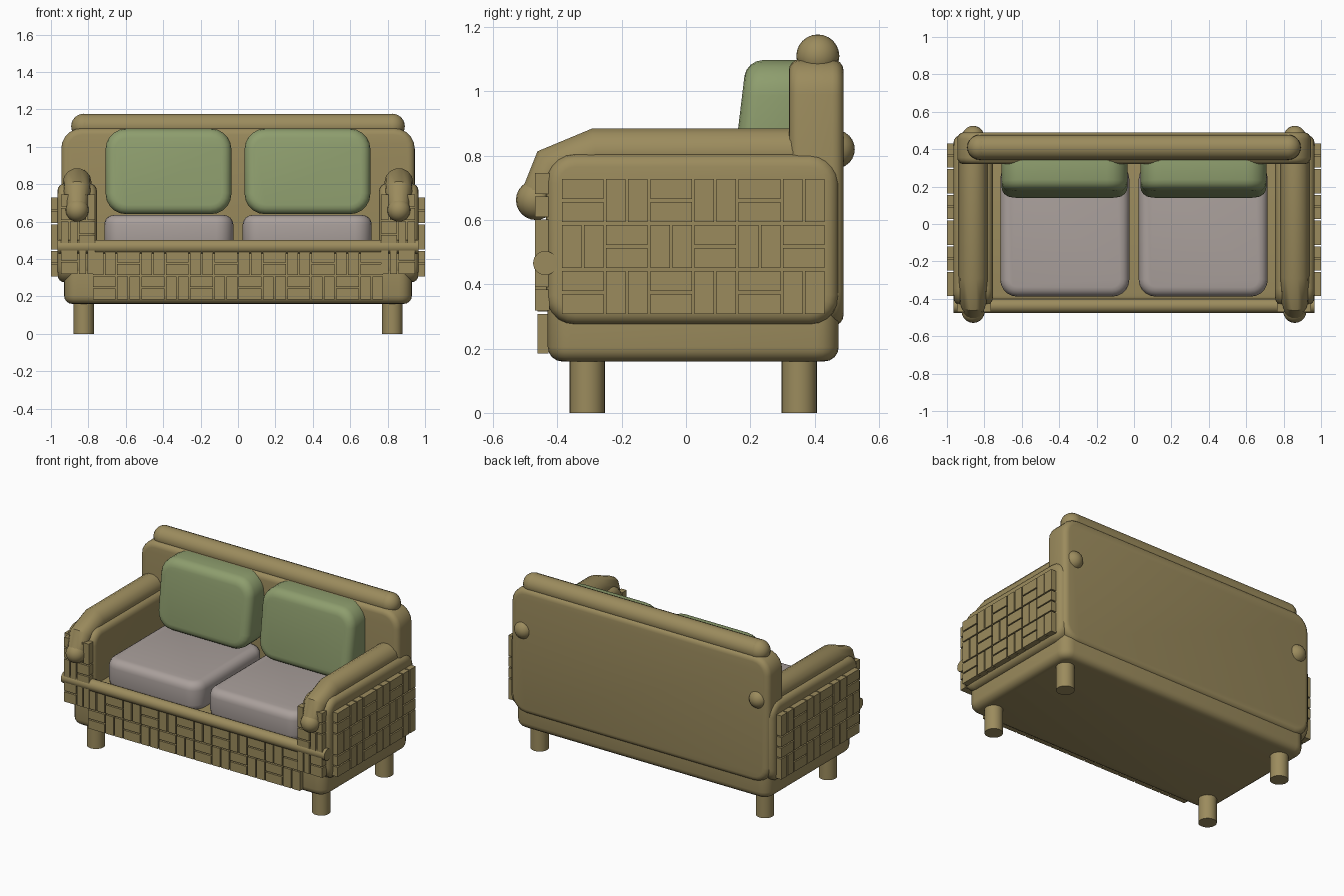
import bpy, bmesh, math
from mathutils import Vector, Matrix

if "Cube" in bpy.data.objects:
    bpy.data.objects.remove(bpy.data.objects["Cube"])


def material(name, rgb):
    m = bpy.data.materials.new(name)
    m.use_nodes = True
    m.diffuse_color = (*rgb, 1)
    m.node_tree.nodes["Principled BSDF"].inputs["Base Color"].default_value = (*rgb, 1)
    return m


WICKER = material("wicker brown", (0.33, 0.26, 0.11))
GREEN = material("sage green", (0.27, 0.34, 0.155))
GREY = material("warm grey", (0.40, 0.35, 0.33))


def finish(bm, name, mat, smooth=True):
    mesh = bpy.data.meshes.new(name)
    bm.to_mesh(mesh)
    bm.free()
    ob = bpy.data.objects.new(name, mesh)
    bpy.context.collection.objects.link(ob)
    mesh.materials.append(mat)
    if smooth:
        smooth_shade(ob)
    return ob


def smooth_shade(ob):
    bpy.ops.object.select_all(action='DESELECT')
    ob.select_set(True)
    bpy.context.view_layer.objects.active = ob
    bpy.ops.object.shade_smooth_by_angle(angle=math.radians(35))


def add_box(bm, lo, hi):
    lo, hi = Vector(lo), Vector(hi)
    mat = Matrix.Translation((lo + hi) / 2) @ Matrix.Diagonal((*(hi - lo), 1))
    bmesh.ops.create_cube(bm, size=1, matrix=mat)


def padded_box(name, lo, hi, axis, corner, edge, mat):
    """Box with large corners around one axis and softer rims."""
    bm = bmesh.new()
    add_box(bm, lo, hi)
    along = [e for e in bm.edges
             if abs((e.verts[0].co - e.verts[1].co).normalized()[axis]) > 0.9]
    bmesh.ops.bevel(bm, geom=along, offset=corner, segments=5, profile=0.5,
                    affect='EDGES')
    rims = [e for e in bm.edges if e.calc_face_angle(0) > 1]
    bmesh.ops.bevel(bm, geom=rims, offset=edge, segments=4, profile=0.5,
                    affect='EDGES')
    return finish(bm, name, mat)


def tube(name, points, radius, scales=None):
    """Round bar following a path."""
    cu = bpy.data.curves.new(name, 'CURVE')
    cu.dimensions = '3D'
    cu.bevel_depth = radius
    cu.bevel_resolution = 5
    cu.use_fill_caps = True
    sp = cu.splines.new('POLY')
    sp.points.add(len(points) - 1)
    for i, p in enumerate(points):
        sp.points[i].co = (*p, 1)
        sp.points[i].radius = scales[i] if scales else 1
    ob = bpy.data.objects.new(name, cu)
    bpy.context.collection.objects.link(ob)
    cu.materials.append(WICKER)
    bpy.ops.object.select_all(action='DESELECT')
    ob.select_set(True)
    bpy.context.view_layer.objects.active = ob
    bpy.ops.object.convert(target='MESH')
    smooth_shade(bpy.context.object)


def ball(name, centre, radius):
    bm = bmesh.new()
    bmesh.ops.create_uvsphere(bm, u_segments=20, v_segments=12, radius=radius,
                              matrix=Matrix.Translation(centre))
    finish(bm, name, WICKER)


def weave(name, u0, v0, cols, rows, cw, ch, place, first=0):
    """Basket weave: pairs of slats alternating upright and lying."""
    bm = bmesh.new()
    gap = 0.004
    for c in range(cols):
        for r in range(rows):
            upright = (c + r + first) % 2
            for k in range(2):
                w, h = (cw / 2, ch) if upright else (cw, ch / 2)
                u = u0 + c * cw + (k * w if upright else 0)
                v = v0 + r * ch + (0 if upright else k * h)
                a = place(u + gap, v + gap, 0)
                b = place(u + w - gap, v + h - gap, 1)
                lo = [min(p) for p in zip(a, b)]
                hi = [max(p) for p in zip(a, b)]
                add_box(bm, lo, hi)
    finish(bm, name, WICKER, smooth=False)


# Body and back
padded_box("base", (-0.93, -0.43, 0.16), (0.93, 0.475, 0.46), 2, 0.07, 0.045, WICKER)
padded_box("backrest", (-0.945, 0.32, 0.27), (0.945, 0.49, 1.1), 1, 0.11, 0.035, WICKER)

# Rails along the top and the front
tube("top_rail", [(-0.825, 0.41, 1.11), (0.825, 0.41, 1.11)], 0.067)
tube("front_rail", [(-0.965, -0.438, 0.466), (0.965, -0.438, 0.466)], 0.038)
weave("front_weave", -0.78, 0.18, 12, 2, 0.13, 0.132,
      lambda u, v, d: (u, -0.462 + 0.035 * d, v))

for s, side in ((1, "left"), (-1, "right")):
    ball(side + "_top_rail_end", (s * 0.825, 0.41, 1.11), 0.067)

    # Arm body, padded roll and knobs
    xs = sorted((s * 0.755, s * 0.965))
    padded_box(side + "_arm", (xs[0], -0.435, 0.275), (xs[1], 0.475, 0.805),
               0, 0.09, 0.04, WICKER)
    x = s * 0.86
    tube(side + "_arm_roll",
         [(x, 0.44, 0.81), (x, -0.28, 0.81), (x, -0.415, 0.76), (x, -0.465, 0.665)],
         0.077, [1, 1, 0.95, 0.7])
    ball(side + "_arm_front_knob", (x, -0.467, 0.662), 0.062)
    ball(side + "_arm_back_knob", (x, 0.465, 0.82), 0.06)

    # Woven panels on the arm
    weave(side + "_side_weave", -0.39, 0.303, 6, 3, 0.1375, 0.143,
          lambda u, v, d: (s * (0.96 + 0.04 * d), u, v))
    weave(side + "_arm_front_weave", -0.095, 0.315, 2, 3, 0.095, 0.145,
          lambda u, v, d: (s * (0.855 + u), -0.47 + 0.045 * d, v), first=1)

    # Legs
    for y, end in ((-0.307, "front"), (0.352, "back")):
        bm = bmesh.new()
        bmesh.ops.create_cone(bm, cap_ends=True, segments=24, radius1=0.055,
                              radius2=0.055, depth=0.2,
                              matrix=Matrix.Translation((s * 0.825, y, 0.1)))
        finish(bm, side + "_" + end + "_leg", WICKER)

    # Cushions
    xs = sorted((s * 0.025, s * 0.715))
    padded_box(side + "_seat_cushion", (xs[0], -0.388, 0.44), (xs[1], 0.33, 0.635),
               2, 0.09, 0.05, GREY)
    xs = sorted((s * 0.035, s * 0.708))
    cushion = padded_box(side + "_back_cushion", (xs[0], 0.14, 0.64),
                         (xs[1], 0.35, 1.097), 1, 0.11, 0.05, GREEN)
    # Lean the cushion back towards the backrest
    for v in cushion.data.vertices:
        v.co.y += 0.12 * (v.co.z - 0.7)
